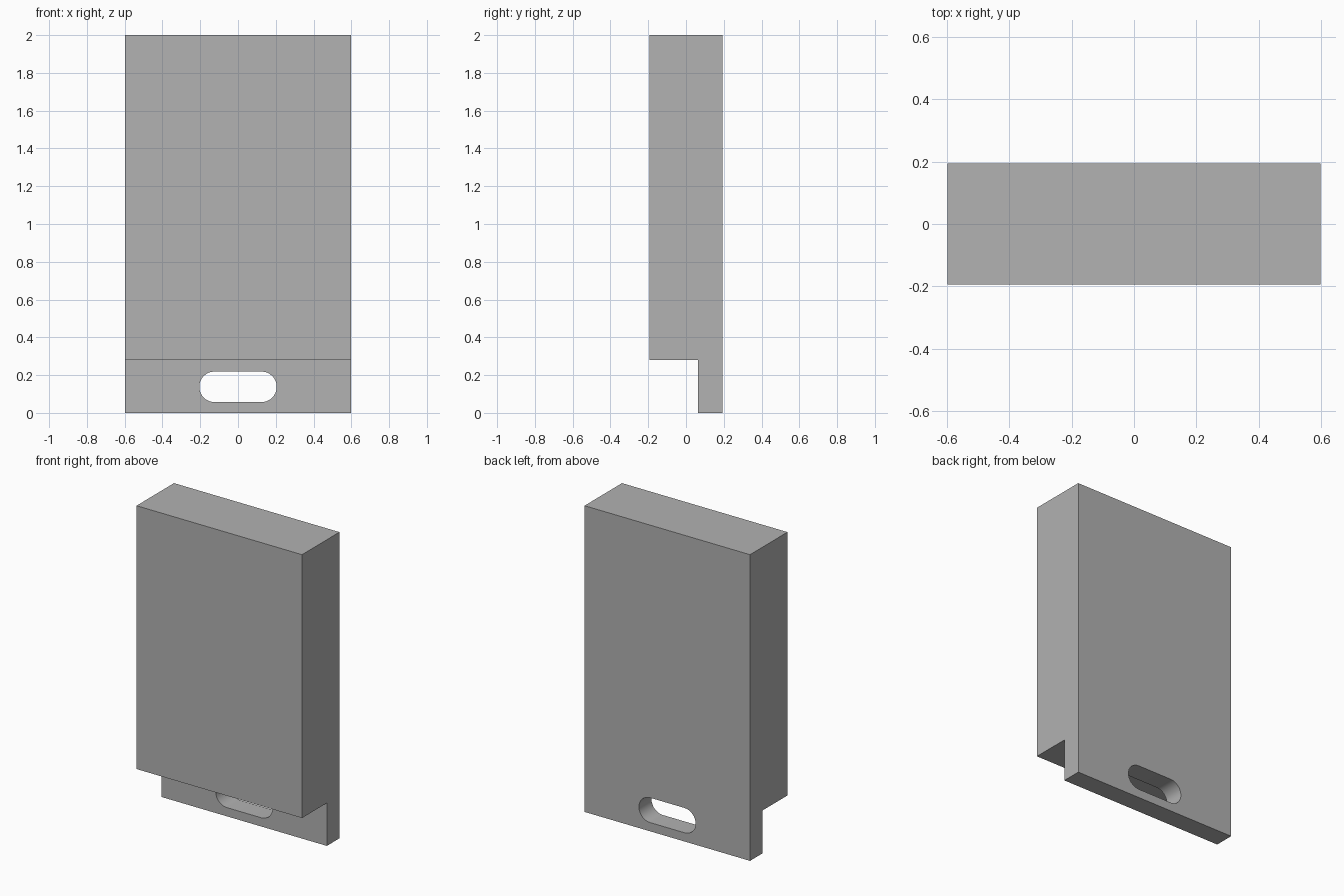
import bpy, bmesh
from math import pi, cos, sin, radians
from mathutils import Vector

cube = bpy.data.objects.get("Cube")
if cube:
    bpy.data.objects.remove(cube)

HALF_W, HALF_D, HEIGHT = 0.598, 0.193, 2.0
TAB_FRONT, TAB_TOP = 0.063, 0.28
SLOT_HALF, SLOT_R, SLOT_Z = 0.205, 0.081, 0.138

grey = bpy.data.materials.new("plain grey")
grey.use_nodes = True
colour = (0.445, 0.445, 0.445, 1)
grey.diffuse_color = colour
grey.node_tree.nodes["Principled BSDF"].inputs["Base Color"].default_value = colour


def extrude_profile(name, points, along):
    """Solid made by sweeping a closed outline along a vector."""
    bm = bmesh.new()
    face = bm.faces.new([bm.verts.new(p) for p in points])
    swept = bmesh.ops.extrude_face_region(bm, geom=[face])["geom"]
    verts = [g for g in swept if isinstance(g, bmesh.types.BMVert)]
    bmesh.ops.translate(bm, verts=verts, vec=Vector(along))
    bmesh.ops.recalc_face_normals(bm, faces=bm.faces)
    mesh = bpy.data.meshes.new(name)
    bm.to_mesh(mesh)
    bm.free()
    mesh.materials.append(grey)
    obj = bpy.data.objects.new(name, mesh)
    bpy.context.collection.objects.link(obj)
    return obj


# Thick panel with a thin tab at the back of its lower edge
side = [(-HALF_D, HEIGHT), (-HALF_D, TAB_TOP), (TAB_FRONT, TAB_TOP),
        (TAB_FRONT, 0), (HALF_D, 0), (HALF_D, HEIGHT)]
panel = extrude_profile("panel_with_tab", [(-HALF_W, y, z) for y, z in side],
                        (2 * HALF_W, 0, 0))

# Round-ended slot through the tab
STEPS = 16
outline = []
for sign in (1, -1):
    for i in range(STEPS + 1):
        a = pi * i / STEPS - pi / 2
        x = sign * (SLOT_HALF - SLOT_R + SLOT_R * cos(a))
        outline.append((x, 0, SLOT_Z + sign * SLOT_R * sin(a)))
cutter = extrude_profile("slot_cutter", outline, (0, 2 * HALF_D, 0))
cutter.hide_render = True

cut = panel.modifiers.new("slot", 'BOOLEAN')
cut.operation = 'DIFFERENCE'
cut.solver = 'EXACT'
cut.object = cutter
bpy.ops.object.select_all(action='DESELECT')
panel.select_set(True)
bpy.context.view_layer.objects.active = panel
bpy.ops.object.modifier_apply(modifier=cut.name)
bpy.data.objects.remove(cutter)
bpy.ops.object.shade_smooth_by_angle(angle=radians(30))
